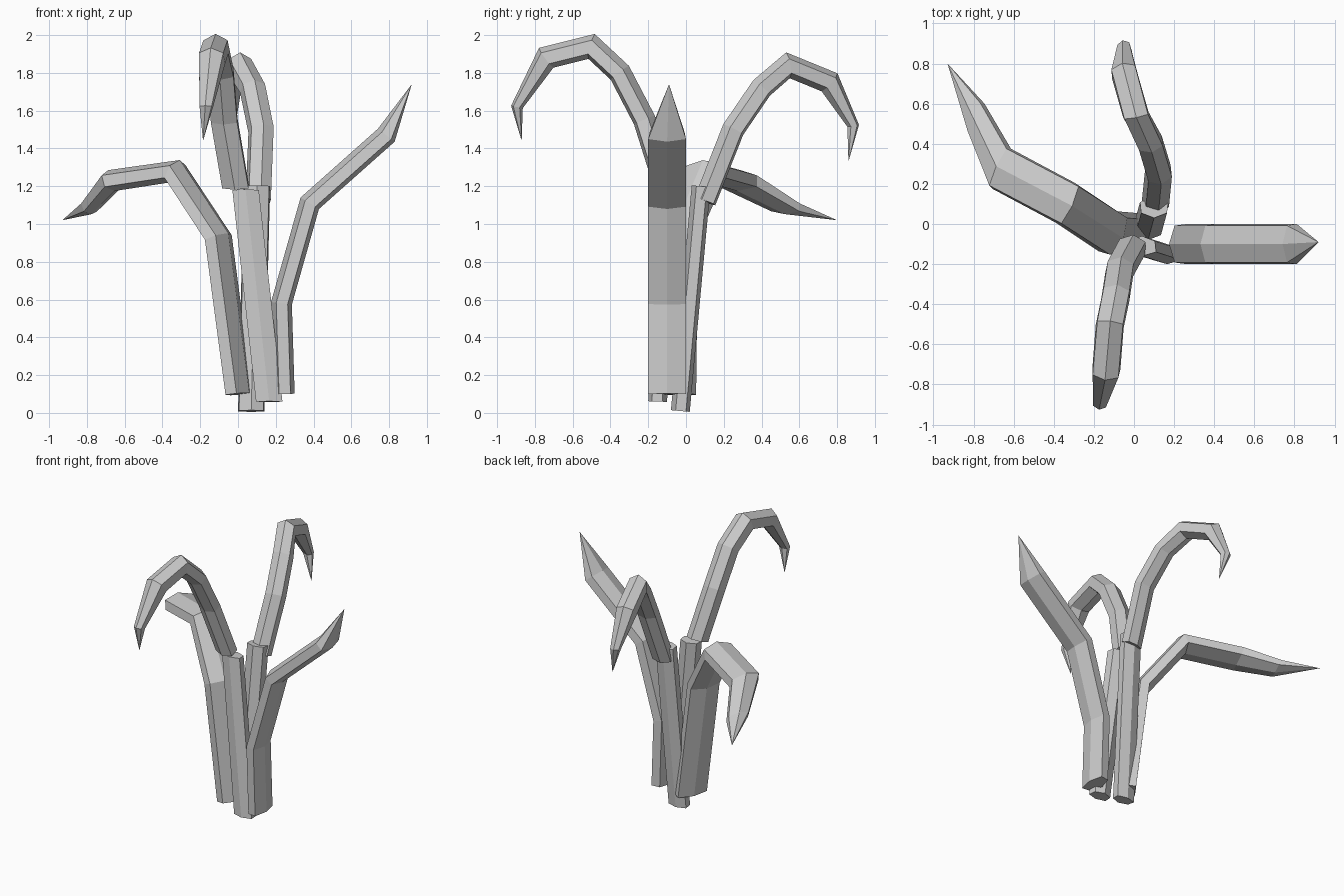
import bpy
import bmesh
from mathutils import Vector

cube = bpy.data.objects.get("Cube")
if cube:
    bpy.data.objects.remove(cube, do_unlink=True)


def make_material(name, colour):
    material = bpy.data.materials.new(name)
    material.use_nodes = True
    material.diffuse_color = colour
    material.node_tree.nodes["Principled BSDF"].inputs["Base Color"].default_value = colour
    return material


grey = make_material("leaf grey", (0.6, 0.6, 0.6, 1))

# Six-sided leaf section: shallow ridge above and below, side walls between
SECTION = [(-1, -0.3), (0, -0.5), (1, -0.3), (0.92, 0.25), (0, 0.5), (-0.92, 0.25)]


def leaf(name, path, across, half_width, thickness, pointed=True, end_scale=1.0):
    """Sweep the leaf section along a path, ending in a point or a flat cap."""
    points = [Vector(p) for p in path]
    across = Vector(across).normalized()
    last = len(points) - 1
    bm = bmesh.new()
    rings = []
    for i, point in enumerate(points):
        if pointed and i == last:
            break
        before = (point - points[i - 1]).normalized() if i else None
        after = (points[i + 1] - point).normalized() if i < last else None
        tangent = ((before or after) + (after or before)).normalized()
        normal = tangent.cross(across).normalized()
        # widen the section at bends so the leaf keeps its thickness
        mitre = 1 / max(0.7, tangent.dot(after or before))
        scale = end_scale if i == last - 1 else 1.0
        rings.append([bm.verts.new(point + across * u * half_width * scale
                                   + normal * v * thickness * scale * mitre)
                      for u, v in SECTION])
    count = len(SECTION)
    for low, high in zip(rings, rings[1:]):
        for k in range(count):
            j = (k + 1) % count
            bm.faces.new((low[k], low[j], high[j], high[k]))
    bm.faces.new(rings[0])
    if pointed:
        tip = bm.verts.new(points[-1])
        for k in range(count):
            bm.faces.new((rings[-1][k], rings[-1][(k + 1) % count], tip))
    else:
        bm.faces.new(rings[-1])
    bmesh.ops.recalc_face_normals(bm, faces=bm.faces)
    mesh = bpy.data.meshes.new(name)
    bm.to_mesh(mesh)
    bm.free()
    mesh.materials.append(grey)
    obj = bpy.data.objects.new(name, mesh)
    bpy.context.collection.objects.link(obj)
    return obj


# Broad upright leaf leaning to the left side
leaf("left_leaf",
     [(0.245, -0.1, 0.1), (0.23, -0.1, 0.58), (0.38, -0.1, 1.11),
      (0.785, -0.1, 1.47), (0.92, -0.09, 1.74)],
     (0, 1, 0), 0.1, 0.11)

# Broad leaf folding over to the right side and back
leaf("right_leaf",
     [(0.01, -0.06, 0.1), (-0.1, -0.05, 0.93), (-0.33, 0.1, 1.28),
      (-0.67, 0.28, 1.23), (-0.79, 0.53, 1.09), (-0.93, 0.8, 1.02)],
     (-0.42, -0.9, 0), 0.11, 0.11, end_scale=0.75)

# Tall leaf arching to the front, in two pieces
leaf("front_leaf_stalk",
     [(0.165, -0.15, 0.06), (0.04, -0.11, 1.18)],
     (1, 0, 0), 0.07, 0.1, pointed=False)
leaf("front_leaf_arch",
     [(-0.01, -0.11, 1.2), (-0.07, -0.22, 1.55), (-0.09, -0.35, 1.8),
      (-0.12, -0.5, 1.94), (-0.14, -0.74, 1.88), (-0.17, -0.895, 1.62),
      (-0.185, -0.87, 1.44)],
     (1, -0.12, 0), 0.07, 0.12, end_scale=0.5)

# Tall leaf arching to the back, in two pieces
leaf("back_leaf_stalk",
     [(0.07, -0.03, 0.01), (0.1, 0.08, 1.2)],
     (-1, 0, 0), 0.07, 0.1, pointed=False)
leaf("back_leaf_arch",
     [(0.11, 0.1, 1.12), (0.125, 0.25, 1.5), (0.08, 0.4, 1.72),
      (0.01, 0.54, 1.84), (-0.05, 0.76, 1.75), (-0.05, 0.885, 1.52),
      (-0.01, 0.86, 1.33)],
     (-1, -0.2, 0), 0.065, 0.12, end_scale=0.5)
